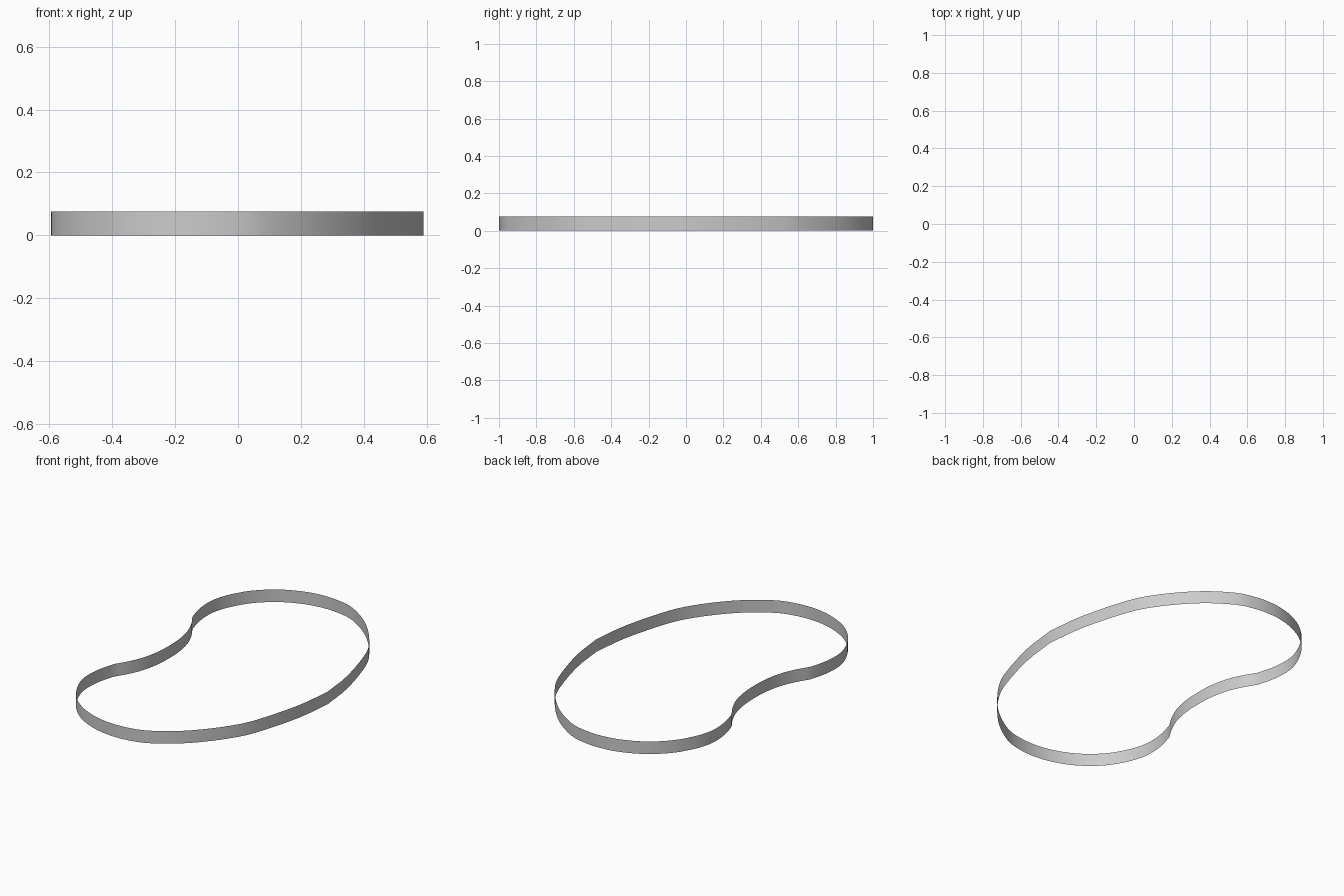
import bpy
import bmesh
from mathutils import Vector

if "Cube" in bpy.data.objects:
    bpy.data.objects.remove(bpy.data.objects["Cube"])

HEIGHT = 0.075
STEPS = 3

# Half of the kidney outline: rounded lobe, then the concave waist
lobe = [(0.59, 0), (0.56, 0.236), (0.48, 0.517), (0.405, 0.66), (0.302, 0.79),
        (0.2, 0.885), (0.08, 0.962), (-0.01, 0.99), (-0.11, 1.0), (-0.21, 0.99),
        (-0.31, 0.958), (-0.405, 0.905), (-0.495, 0.82), (-0.556, 0.72),
        (-0.588, 0.63), (-0.595, 0.55), (-0.585, 0.46), (-0.56, 0.37)]
waist = [(-0.56, 0.37), (-0.512, 0.29), (-0.475, 0.2), (-0.455, 0.1), (-0.45, 0)]


def smooth_path(points):
    """Catmull-Rom curve through the points, without the last one."""
    p = [Vector(q) for q in points]
    p = [2 * p[0] - p[1]] + p + [2 * p[-1] - p[-2]]
    out = []
    for a, b, c, d in zip(p, p[1:], p[2:], p[3:]):
        for i in range(STEPS):
            t = i / STEPS
            out.append(0.5 * (2 * b + (c - a) * t + (2 * a - 5 * b + 4 * c - d) * t * t
                              + (3 * b - a - 3 * c + d) * t ** 3))
    return out


# Extend the waist past the mirror line so it stays round there
waist_path = smooth_path(waist + [(-0.455, -0.1)])[:STEPS * (len(waist) - 1) + 1]
half = smooth_path(lobe) + waist_path
outline = half + [Vector((q.x, -q.y)) for q in reversed(half[1:-1])]

# Thin upright band following the outline
bm = bmesh.new()
low = [bm.verts.new((q.x, q.y, 0)) for q in outline]
high = [bm.verts.new((q.x, q.y, HEIGHT)) for q in outline]
n = len(outline)
for i in range(n):
    j = (i + 1) % n
    bm.faces.new((low[i], low[j], high[j], high[i]))
mesh = bpy.data.meshes.new("kidney_band")
bm.to_mesh(mesh)
bm.free()
band = bpy.data.objects.new("kidney_band", mesh)
bpy.context.collection.objects.link(band)
bpy.context.view_layer.objects.active = band
band.select_set(True)
bpy.ops.object.shade_smooth_by_angle()
